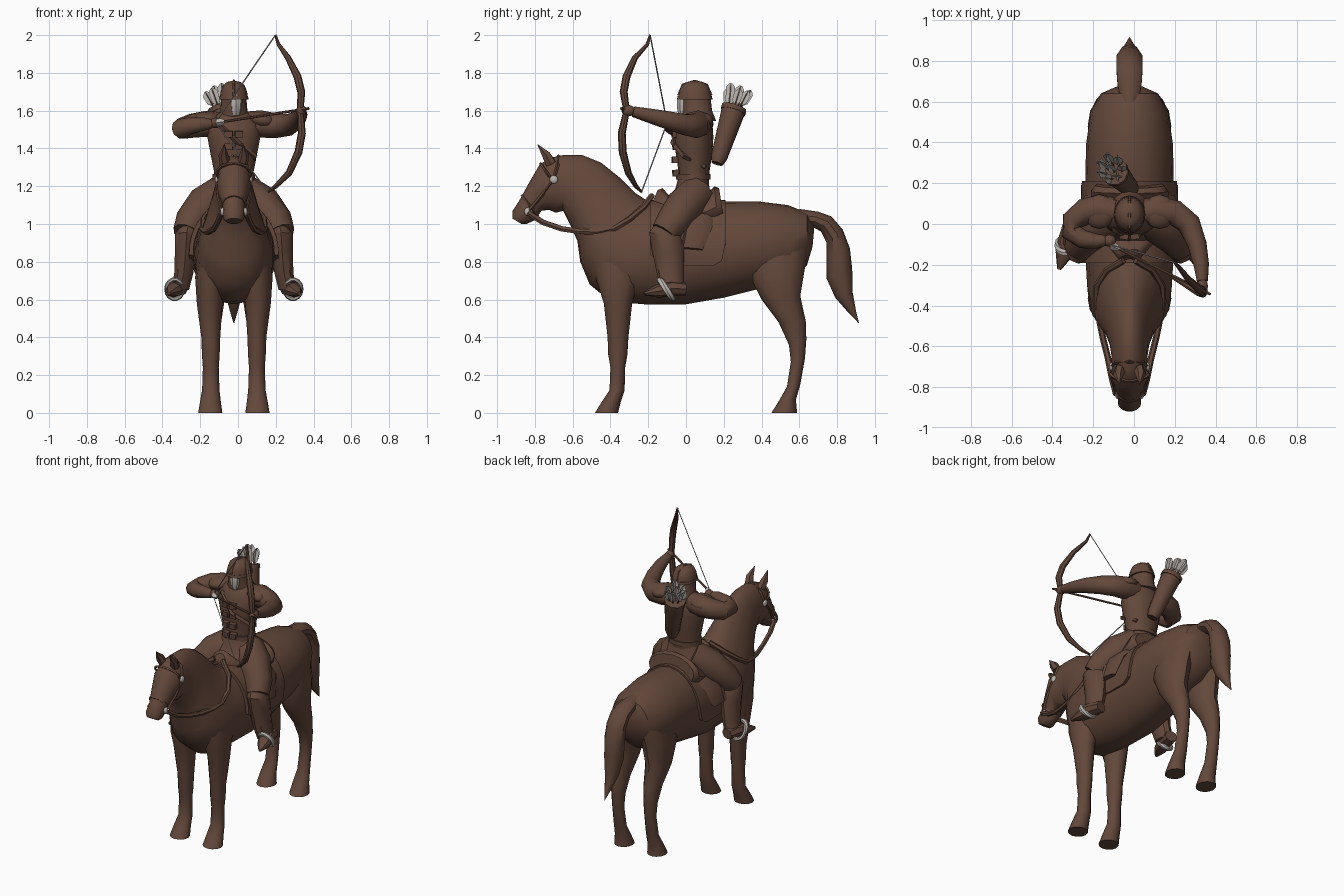
import bpy, bmesh, math, random
from mathutils import Vector

random.seed(4)
CX = -0.022  # centre line of horse and rider


def material(name, col):
    m = bpy.data.materials.new(name)
    m.diffuse_color = (*col, 1)
    return m


BROWN = material("bronze brown", (0.125, 0.064, 0.043))
GREY = material("pale grey", (0.50, 0.46, 0.43))


def skin(name, rings, mat, closed=False):
    """Join rings of points into one solid."""
    bm = bmesh.new()
    rows = [[bm.verts.new(p) for p in r] for r in rings]
    n = len(rows[0])
    for i in range(len(rows) if closed else len(rows) - 1):
        a, b = rows[i], rows[(i + 1) % len(rows)]
        for j in range(n):
            bm.faces.new((a[j], a[(j + 1) % n], b[(j + 1) % n], b[j]))
    if not closed:
        bm.faces.new(rows[0])
        bm.faces.new(rows[-1][::-1])
    bmesh.ops.recalc_face_normals(bm, faces=bm.faces)
    me = bpy.data.meshes.new(name)
    bm.to_mesh(me)
    bm.free()
    me.materials.append(mat)
    ob = bpy.data.objects.new(name, me)
    bpy.context.collection.objects.link(ob)
    return ob


def loft(name, secs, mat=BROWN, n=16, x=CX):
    """Sections (y1, z1, y2, z2, half width[, x offset[, egg]]): ellipses across x."""
    rings = []
    for s in secs:
        a, b, w = Vector((0, s[0], s[1])), Vector((0, s[2], s[3])), s[4]
        egg = s[6] if len(s) > 6 else 0
        c = (a + b) / 2 + Vector((x + (s[5] if len(s) > 5 else 0), 0, 0))
        rings.append([c + (a - b) / 2 * math.cos(t) + Vector((w * math.sin(t) * (1 - egg * math.cos(t)), 0, 0))
                      for t in (2 * math.pi * k / n for k in range(n))])
    return skin(name, rings, mat)


def tube(name, pts, rad, mat=BROWN, n=8, flat=1.0, closed=False):
    """Round or flattened tube through points, with a radius per point."""
    P = [Vector(p) for p in pts]
    R = rad if isinstance(rad, (list, tuple)) else [rad] * len(P)
    L, rings = len(P), []
    main = (P[-1] - P[0]).normalized() if not closed else Vector((0, 1, 0))
    ref = Vector((0, 1, 0)) if closed or abs(main.y) < 0.8 else Vector((0, 0, 1))
    for i in range(L):
        t = P[(i + 1) % L] - P[i - 1] if closed else P[min(i + 1, L - 1)] - P[max(i - 1, 0)]
        u = t.cross(ref).normalized()
        v = u.cross(t).normalized()
        rings.append([P[i] + R[i] * (u * math.cos(a) + v * flat * math.sin(a))
                      for a in (2 * math.pi * k / n for k in range(n))])
    return skin(name, rings, mat, closed)


def ball(name, loc, size, mat=BROWN):
    bpy.ops.mesh.primitive_uv_sphere_add(segments=12, ring_count=8, radius=1, location=loc)
    ob = bpy.context.object
    ob.name, ob.scale = name, size
    ob.data.materials.append(mat)
    return ob


def box(name, loc, size, rot=(0, 0, 0)):
    bpy.ops.mesh.primitive_cube_add(size=1, location=loc, rotation=rot)
    ob = bpy.context.object
    ob.name, ob.scale = name, size
    ob.data.materials.append(BROWN)
    return ob


# horse: rump, barrel, neck and head as one loft
loft("horse_body", [
    (.68, .99, .67, .88, .06), (.64, 1.06, .64, .78, .14), (.54, 1.10, .56, .70, .19),
    (.38, 1.12, .40, .66, .213), (.2, 1.12, .2, .61, .217), (0, 1.09, 0, .575, .222),
    (-.13, 1.10, -.22, .575, .215), (-.2, 1.12, -.40, .59, .208, 0, .12), (-.27, 1.165, -.51, .68, .185, 0, .25),
    (-.35, 1.245, -.56, .80, .15, 0, .28), (-.45, 1.325, -.575, .91, .118, 0, .22),
    (-.55, 1.365, -.615, 1.0, .098, 0, .12), (-.65, 1.365, -.65, 1.07, .088),
    (-.72, 1.35, -.69, 1.06, .09), (-.775, 1.315, -.725, 1.075, .09), (-.83, 1.22, -.765, 1.07, .072),
    (-.885, 1.12, -.80, 1.02, .055), (-.918, 1.07, -.845, 1.0, .056),
    (-.92, 1.03, -.87, 1.0, .04)], n=20)

for s, side in ((-1, "right"), (1, "left")):
    # horse legs, ears and eyes
    loft("front_leg_" + side, [
        (-.50, .88, -.24, .88, .06, .12 * s), (-.48, .72, -.25, .72, .08, .125 * s),
        (-.435, .58, -.285, .58, .068, .128 * s), (-.415, .40, -.305, .40, .05, .122 * s),
        (-.412, .31, -.31, .31, .047, .122 * s), (-.40, .24, -.322, .24, .042, .122 * s),
        (-.405, .12, -.325, .12, .046, .122 * s), (-.445, .06, -.345, .06, .055, .124 * s),
        (-.482, 0, -.36, 0, .064, .125 * s)], n=12)
    loft("hind_leg_" + side, [
        (.32, .92, .66, .95, .08, .09 * s), (.33, .74, .63, .77, .09, .115 * s),
        (.40, .60, .605, .62, .075, .122 * s), (.49, .48, .635, .48, .055, .122 * s),
        (.545, .36, .637, .39, .044, .122 * s), (.555, .27, .63, .29, .038, .122 * s),
        (.535, .14, .605, .15, .042, .122 * s), (.49, .06, .582, .07, .054, .124 * s),
        (.452, 0, .588, 0, .062, .125 * s)], n=12)
    tube("ear_" + side, [(CX + .045 * s, -.715, 1.32), (CX + .055 * s, -.74, 1.365),
                         (CX + .05 * s, -.785, 1.42)], [.03, .026, .002], n=6)
    ball("bridle_button_" + side, (CX + .088 * s, -.70, 1.235), (.012, .022, .022), GREY)
    ball("bit_ring_" + side, (CX + .06 * s, -.835, 1.065), (.012, .022, .022), GREY)
    # bridle and reins
    tube("cheek_strap_" + side, [(CX + .062 * s, -.835, 1.065), (CX + .083 * s, -.765, 1.15),
                                 (CX + .088 * s, -.70, 1.235), (CX + .07 * s, -.68, 1.31),
                                 (CX, -.675, 1.362)], .009, n=4)
    tube("rein_" + side, [
        (CX + .065 * s, -.835, 1.06), (CX + .085 * s, -.76, 1.01), (CX + .105 * s, -.66, .975),
        (CX + .13 * s, -.56, .96), (CX + .15 * s, -.46, .958), (CX + .165 * s, -.38, .975),
        (CX + .16 * s, -.30, 1.025), (CX + .11 * s, -.225, 1.09), (CX + .03 * s, -.18, 1.15)], .016, n=6)
    # rider's legs, boots and stirrups
    tube("thigh_" + side, [(CX + .06 * s, .06, 1.16), (CX + .15 * s, .0, 1.10),
                           (CX + .225 * s, -.07, 1.01), (CX + .25 * s, -.115, .95)],
         [.10, .105, .09, .075], n=10)
    loft("shin_" + side, [(-.15, 1.02, -.04, 1.0, .03, .235 * s), (-.195, .955, -.025, .93, .066, .25 * s),
                          (-.18, .86, -.01, .85, .06, .255 * s), (-.155, .74, -.01, .74, .053, .265 * s),
                          (-.135, .65, -.01, .65, .05, .285 * s)], n=10)
    tube("boot_" + side, [(CX + .285 * s, -.005, .655), (CX + .30 * s, -.08, .66),
                          (CX + .322 * s, -.15, .645), (CX + .345 * s, -.222, .632)],
         [.042, .05, .042, .01], n=8, flat=.85)
    c = Vector((CX + .313 * s, -.095, .655))
    tube("stirrup_" + side, [c + Vector((.045 * math.cos(a), -.035 * math.sin(a) - .01, .052 * math.sin(a)))
                             for a in (2 * math.pi * k / 14 for k in range(14))],
         .011, GREY, n=6, flat=1.6, closed=True)
    tube("stirrup_strap_" + side, [(CX + .30 * s, -.12, .70), (CX + .262 * s, -.03, .85),
                                   (CX + .235 * s, .0, 1.0)], .015, n=4)
    # saddle flap
    tube("saddle_flap_" + side, [(CX + .12 * s, .03, 1.09), (CX + .215 * s, .02, .99),
                                 (CX + .245 * s, .01, .87)], [.03, .03, .02], n=8, flat=4)

# noseband and browband
for nm, y1, z1, y2, z2, w in (("noseband", -.868, 1.15, -.785, 1.045, .062),
                              ("browband", -.77, 1.32, -.70, 1.22, .09)):
    mid = Vector((CX, (y1 + y2) / 2, (z1 + z2) / 2))
    half = Vector((0, (y1 - y2) / 2, (z1 - z2) / 2))
    tube(nm, [mid + half * math.cos(a) + Vector((w * math.sin(a), 0, 0))
              for a in (2 * math.pi * k / 16 for k in range(16))], .008, n=4, closed=True)

# tail
loft("tail", [(.60, 1.08, .62, .98, .045), (.70, 1.065, .67, .985, .062), (.77, 1.04, .715, .96, .066),
              (.83, .97, .745, .90, .067), (.868, .87, .745, .81, .068), (.88, .76, .745, .71, .062),
              (.882, .64, .79, .61, .045), (.90, .54, .86, .53, .02), (.916, .475, .912, .477, .002)], n=10)

# saddle cloth: an arch over the back
rings = []
for y, low in ((-.19, -2), (-.14, -8), (0, -14), (.14, -14), (.19, -8), (.21, 12)):
    arc = [math.radians(low + (180 - 2 * low) * k / 18) for k in range(19)]
    rings.append([(CX + w * math.cos(a), y, .845 + h * math.sin(a)) for w, h, seq in
                  ((.237, .283, arc), (.215, .26, arc[::-1])) for a in seq])
skin("saddle_cloth", rings, BROWN)

# saddle seat with pommel and cantle
loft("saddle_seat", [(-.15, 1.18, -.21, 1.04, .05), (-.125, 1.19, -.15, 1.0, .085), (-.07, 1.13, -.08, .98, .14),
                     (.03, 1.12, .03, .98, .18), (.10, 1.15, .12, .98, .19),
                     (.15, 1.2, .17, .98, .19), (.175, 1.19, .205, 1.0, .17)])

# coat: skirt, torso and belt
loft("coat_skirt", [(-.15, 1.07, .16, 1.08, .19), (-.09, 1.13, .15, 1.12, .165),
                    (-.055, 1.19, .125, 1.19, .125), (-.04, 1.25, .115, 1.25, .105)])
loft("torso", [(-.04, 1.2, .12, 1.2, .105), (-.04, 1.28, .125, 1.28, .105), (-.055, 1.38, .14, 1.38, .125),
               (-.06, 1.46, .145, 1.46, .14), (-.045, 1.53, .14, 1.53, .14),
               (-.02, 1.575, .125, 1.575, .10), (.0, 1.60, .10, 1.60, .06), (.01, 1.65, .09, 1.65, .045)])
loft("belt", [(-.052, 1.235, .13, 1.235, .112), (-.052, 1.265, .13, 1.265, .112)])

# small armour plates down the chest
for i, z in enumerate((1.27, 1.34, 1.41, 1.475)):
    for sx in (-1, 1):
        box("chest_plate", (CX + .026 * sx, -.055 - .004 * (i % 2), z), (.042, .03, .034), (.08, 0, .15 * sx))

# head: face, helmet with brim, crest and neck guard
loft("face", [(-.036, 1.575, .05, 1.575, .022), (-.046, 1.60, .06, 1.60, .030),
              (-.048, 1.65, .06, 1.65, .036), (-.036, 1.69, .06, 1.69, .034)], GREY, 8, CX + .012)
loft("helmet", [(-.042, 1.665, .135, 1.665, .075), (-.038, 1.70, .13, 1.70, .07), (-.022, 1.735, .115, 1.735, .057),
                (.005, 1.752, .09, 1.752, .035), (.04, 1.758, .055, 1.758, .006)])
loft("helmet_brim", [(-.048, 1.66, .14, 1.66, .078), (-.044, 1.678, .137, 1.678, .075)])
loft("neck_guard", [(-.02, 1.545, .16, 1.545, .095), (-.028, 1.60, .138, 1.60, .072),
                    (-.035, 1.67, .13, 1.67, .066)])
tube("helmet_crest", [(CX, -.04, 1.68), (CX, -.017, 1.737), (CX, .045, 1.757),
                      (CX, .11, 1.737), (CX, .134, 1.68)], .008, n=6)

# bow arm, held out to the front
tube("bow_arm", [(.04, .06, 1.53), (.12, .065, 1.53), (.20, .055, 1.52), (.27, .0, 1.525), (.31, -.10, 1.55),
                 (.33, -.20, 1.575), (.335, -.28, 1.595)], [.065, .072, .066, .058, .048, .038, .028], n=10)
ball("bow_hand", (.335, -.305, 1.60), (.028, .036, .03))
# drawing arm, elbow raised to the side
tube("drawing_arm", [(-.08, .06, 1.53), (-.17, .075, 1.53), (-.24, .06, 1.52), (-.30, .015, 1.505),
                     (-.305, -.04, 1.505), (-.25, -.075, 1.52), (-.18, -.085, 1.53), (-.14, -.08, 1.53)],
     [.065, .072, .066, .056, .052, .046, .036, .026], n=10)
ball("drawing_hand", (-.12, -.082, 1.535), (.032, .03, .028))
for nm, x, r in (("shoulder_guard_left", .125, .35), ("shoulder_guard_right", -.17, -.35)):
    ball(nm, (x, .06, 1.55), (.08, .085, .045)).rotation_euler = (0, r * .5, 0)

# bow, string and arrow
nock = (-.12, -.10, 1.535)
tips = ((.198, -.19, 2.0), (.16, -.235, 1.17))
tube("bow", [tips[0], (.215, -.205, 1.95), (.265, -.27, 1.88), (.315, -.315, 1.78), (.335, -.33, 1.70),
             (.33, -.315, 1.60), (.338, -.34, 1.48), (.32, -.335, 1.38), (.27, -.305, 1.27),
             (.20, -.265, 1.20), tips[1]],
     [.006, .01, .016, .021, .021, .017, .021, .021, .018, .012, .006], n=8)
for tip in tips:
    tube("bow_string", [tip, nock], .0035, GREY, n=4)
a, b = Vector(nock), Vector((.375, -.345, 1.612))
tube("arrow_shaft", [a, b], .007, n=6)
tube("arrow_head", [a.lerp(b, .92), a.lerp(b, .94), b], [.006, .016, .001], n=4)
tube("arrow_fletching", [a, a.lerp(b, .02), a.lerp(b, .07), a.lerp(b, .11)], [.008, .02, .018, .004], GREY, n=4)

# quiver on the back with spare arrows
low, top = Vector((-.01, .165, 1.32)), Vector((-.095, .255, 1.615))
tube("quiver", [low, low.lerp(top, .12), low.lerp(top, .9), top], [.032, .045, .064, .066], n=10)
tube("quiver_rim", [low.lerp(top, .93), low.lerp(top, 1.01)], .069, n=10)
tube("quiver_strap", [(.06, .10, 1.30), (.09, -.01, 1.36), (.0, -.07, 1.43), (-.10, -.03, 1.53),
                      (-.09, .12, 1.56)], .014, n=4)
up = (top - low).normalized()
for k in range(8):
    ang = k * 2 * math.pi / 7
    out = Vector((math.cos(ang), math.sin(ang), 0)) * (.036 if k < 7 else 0)
    p = top + out
    d = (up + out * 7).normalized()
    h = random.uniform(.095, .135)
    tube("spare_arrow", [p - d * .04, p + d * (h - .02)], .005, n=4)
    for fl in (.12, 8):  # two crossed vanes
        r = .024 if fl < 1 else .003
        tube("spare_fletching", [p + d * .015, p + d * .035, p + d * (h - .02), p + d * h],
             [r * .2, r * .9, r, r * .3], GREY, n=4, flat=fl)

# smooth shading with sharp creases kept
bpy.ops.object.select_all(action='SELECT')
bpy.context.view_layer.objects.active = bpy.data.objects["horse_body"]
bpy.ops.object.shade_smooth_by_angle(angle=math.radians(38))
